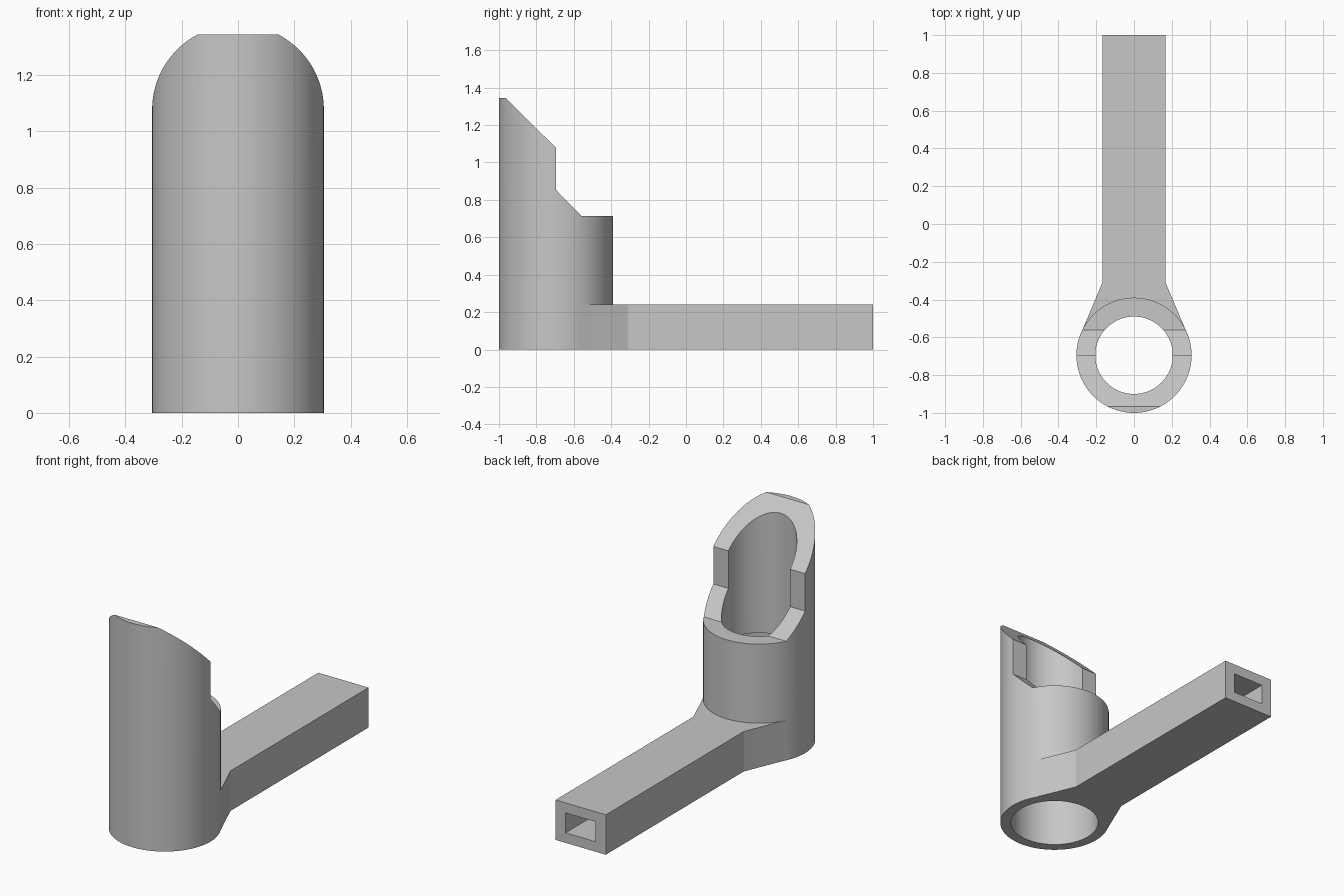
import bpy, bmesh, math
from mathutils import Vector

default = bpy.data.objects.get("Cube")
if default:
    bpy.data.objects.remove(default, do_unlink=True)

CENTER_Y = -0.695
OUTER_R = 0.305
BORE_R = 0.205
SOCKET_R = 0.245
SEGMENTS = 96

grey = bpy.data.materials.new("plain grey")
grey.use_nodes = True
grey.diffuse_color = (0.57, 0.57, 0.57, 1)
grey.node_tree.nodes["Principled BSDF"].inputs["Base Color"].default_value = (0.57, 0.57, 0.57, 1)


def finish(name, bm):
    bmesh.ops.recalc_face_normals(bm, faces=bm.faces)
    mesh = bpy.data.meshes.new(name)
    bm.to_mesh(mesh)
    bm.free()
    mesh.materials.append(grey)
    obj = bpy.data.objects.new(name, mesh)
    bpy.context.collection.objects.link(obj)
    return obj


def prism(name, points, direction):
    """Extrude a flat outline along a direction."""
    bm = bmesh.new()
    face = bm.faces.new([bm.verts.new(p) for p in points])
    moved = bmesh.ops.extrude_face_region(bm, geom=[face])["geom"]
    verts = [g for g in moved if isinstance(g, bmesh.types.BMVert)]
    bmesh.ops.translate(bm, verts=verts, vec=Vector(direction))
    return finish(name, bm)


def lathe(name, profile):
    """Stack rings of (radius, height) round the tube axis, with closed ends."""
    bm = bmesh.new()
    rings = []
    for r, z in profile:
        angles = [2 * math.pi * i / SEGMENTS for i in range(SEGMENTS)]
        rings.append([bm.verts.new((r * math.cos(a), CENTER_Y + r * math.sin(a), z)) for a in angles])
    for low, high in zip(rings, rings[1:]):
        for i in range(SEGMENTS):
            j = (i + 1) % SEGMENTS
            bm.faces.new((low[i], low[j], high[j], high[i]))
    bm.faces.new(rings[0])
    bm.faces.new(rings[-1])
    return finish(name, bm)


def combine(obj, tool, operation):
    mod = obj.modifiers.new(operation.lower(), 'BOOLEAN')
    mod.operation = operation
    mod.solver = 'EXACT'
    mod.object = tool
    bpy.context.view_layer.objects.active = obj
    bpy.ops.object.modifier_apply(modifier=mod.name)
    bpy.data.objects.remove(tool, do_unlink=True)


# Upright tube, trimmed to the stepped and slanted side outline
body = lathe("tube_with_handle", [(OUTER_R, 0), (OUTER_R, 1.5)])
outline = [(-1.1, -0.1), (-1.1, 1.345), (-0.965, 1.345), (CENTER_Y, 1.078),
           (CENTER_Y, 0.853), (-0.56, 0.715), (-0.3, 0.715), (-0.3, -0.1)]
combine(body, prism("side_outline", [(-0.5, y, z) for y, z in outline], (1, 0, 0)), 'INTERSECT')

# Handle bar flaring to meet the tube tangentially
half = [(0.167, 1), (0.167, -0.31), (0.2795, -0.5755), (0.15, CENTER_Y)]
plan = half + [(-x, y) for x, y in reversed(half)]
combine(body, prism("handle", [(x, y, 0) for x, y in plan], (0, 0, 0.24)), 'UNION')

# Stepped bore: wide socket below, narrower above
combine(body, lathe("bore", [(SOCKET_R, -0.1), (SOCKET_R, 0.545), (BORE_R, 0.545), (BORE_R, 1.6)]),
        'DIFFERENCE')

# Rectangular hollow in the end of the handle
hollow = [(-0.1, 1.1, 0.06), (0.1, 1.1, 0.06), (0.1, 1.1, 0.18), (-0.1, 1.1, 0.18)]
combine(body, prism("handle_hollow", hollow, (0, -1.4, 0)), 'DIFFERENCE')

# Smooth walls, sharp edges
bpy.ops.object.select_all(action='DESELECT')
body.select_set(True)
bpy.context.view_layer.objects.active = body
bpy.ops.object.shade_smooth_by_angle(angle=math.radians(20))
